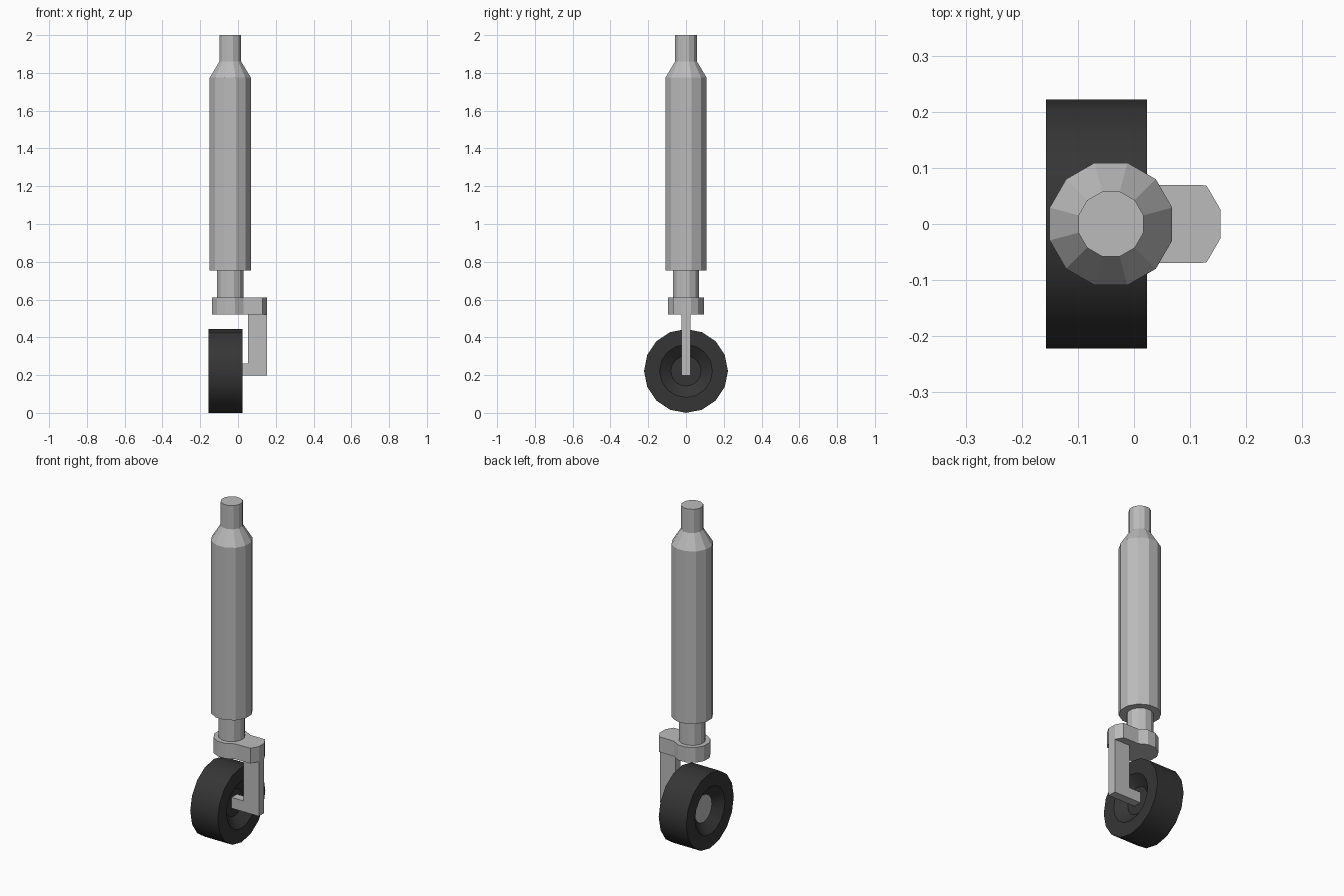
import bpy, bmesh, math
from mathutils import Matrix

if "Cube" in bpy.data.objects:
    bpy.data.objects.remove(bpy.data.objects["Cube"])

AX = -0.041      # strut axis, x
WHEEL_R = 0.222


def material(name, v):
    m = bpy.data.materials.new(name)
    m.diffuse_color = (v, v, v, 1)
    m.use_nodes = True
    m.node_tree.nodes["Principled BSDF"].inputs["Base Color"].default_value = m.diffuse_color
    return m


GREY = material("painted_grey_metal", 0.5)
DARK = material("dark_rubber", 0.036)


def finish(name, bm, mat):
    bmesh.ops.recalc_face_normals(bm, faces=bm.faces)
    me = bpy.data.meshes.new(name)
    bm.to_mesh(me)
    bm.free()
    me.materials.append(mat)
    ob = bpy.data.objects.new(name, me)
    bpy.context.collection.objects.link(ob)
    return ob


def lathe(name, profile, sides, mat, matrix, offset=0.0):
    """Revolve (radius, height) pairs about local z, with flat end caps."""
    bm = bmesh.new()
    rings = []
    for r, h in profile:
        ring = []
        for i in range(sides):
            a = offset + 2 * math.pi * i / sides
            ring.append(bm.verts.new((r * math.cos(a), r * math.sin(a), h)))
        rings.append(ring)
    for a, b in zip(rings, rings[1:]):
        for i in range(sides):
            j = (i + 1) % sides
            bm.faces.new((a[i], a[j], b[j], b[i]))
    bm.faces.new(rings[0])
    bm.faces.new(rings[-1])
    bm.transform(matrix)
    return finish(name, bm, mat)


def prism(name, outline, direction, mat):
    """Extrude a flat outline of 3D points along a direction."""
    bm = bmesh.new()
    face = bm.faces.new([bm.verts.new(p) for p in outline])
    ext = bmesh.ops.extrude_face_region(bm, geom=[face])
    verts = [g for g in ext["geom"] if isinstance(g, bmesh.types.BMVert)]
    bmesh.ops.translate(bm, verts=verts, vec=direction)
    if not any(len(f.verts) == len(outline) and f is face for f in bm.faces):
        bm.faces.new([v for v in bm.verts if v not in verts])
    return finish(name, bm, mat)


# Shock strut: piston, housing, shoulder and top pin
lathe("shock_strut",
      [(0.072, 0.60), (0.072, 0.755), (0.113, 0.755), (0.113, 1.775),
       (0.060, 1.86), (0.060, 2.0)],
      12, GREY, Matrix.Translation((AX, 0, 0)), math.radians(15))

# Keyhole-shaped plate: round collar with a tab towards +x
R = 0.099
plate = [(AX + R * math.cos(math.radians(a)), R * math.sin(math.radians(a)), 0.52)
         for a in range(45, 316, 30)]
plate += [(0.129, -0.069, 0.52), (0.154, -0.026, 0.52),
          (0.154, 0.026, 0.52), (0.129, 0.069, 0.52)]
prism("collar_plate", plate, (0, 0, 0.09), GREY)

# L-shaped fork arm reaching into the wheel hub
arm = [(x, -0.025, z) for x, z in
       [(0.154, 0.52), (0.154, 0.198), (-0.026, 0.198),
        (-0.026, 0.262), (0.052, 0.262), (0.052, 0.52)]]
prism("fork_arm", arm, (0, 0.05, 0), GREY)

# Wheel with tapered recesses on both sides
to_x = Matrix.Translation((-0.067, 0, WHEEL_R)) @ Matrix.Rotation(math.radians(90), 4, 'Y')
wheel = lathe("wheel",
              [(0.08, -0.043), (0.14, -0.09), (WHEEL_R, -0.09),
               (WHEEL_R, 0.09), (0.14, 0.09), (0.08, 0.043)],
              16, DARK, to_x)
bpy.context.view_layer.objects.active = wheel
wheel.select_set(True)
bpy.ops.object.shade_smooth_by_angle(angle=math.radians(30))

# Grey hub cap on the outer side
lathe("hub_cap", [(0.08, -0.046), (0.08, -0.042)], 16, GREY, to_x)
